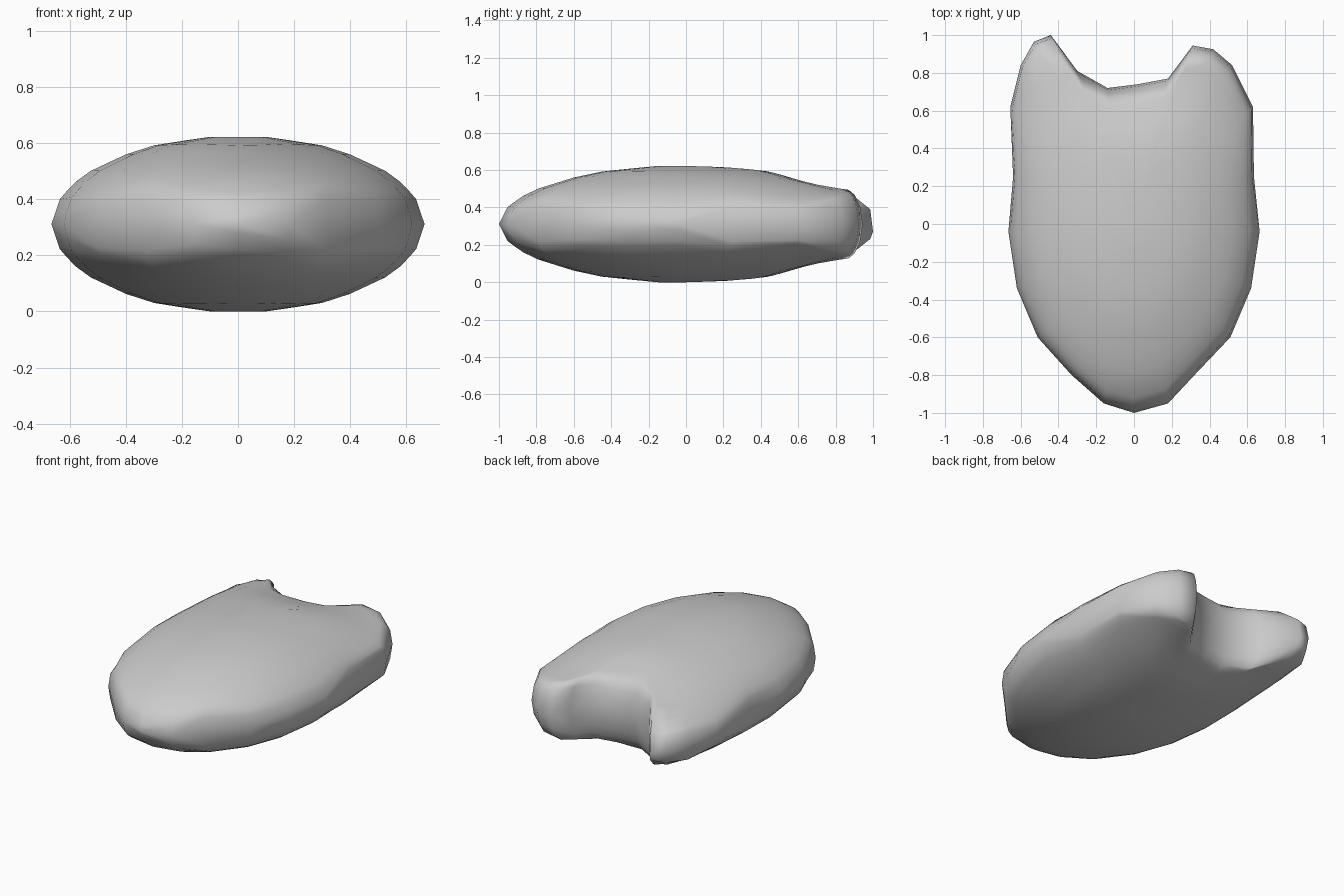
import bpy, bmesh, math

if "Cube" in bpy.data.objects:
    bpy.data.objects.remove(bpy.data.objects["Cube"])

# Plan outline, counter-clockwise from the front tip, with the rear notch
OUTLINE = [(0, -1), (.18, -.95), (.32, -.8), (.51, -.6), (.62, -.34), (.665, -.04),
           (.635, .25), (.63, .62), (.52, .84), (.42, .925), (.31, .945), (.24, .85),
           (.18, .77), (.02, .74), (-.14, .72), (-.3, .81), (-.44, 1), (-.53, .965),
           (-.6, .84), (-.655, .62), (-.64, .25), (-.665, -.04), (-.62, -.34),
           (-.51, -.6), (-.33, -.8), (-.16, -.95)]
DOME = [(0, 1), (.15, 1), (.44, .91), (.6, .8), (.79, .61), (.88, .47), (.955, .29), (1, 0)]
ROLL = [(0, 1), (.75, 1), (.84, .85), (.91, .68), (.955, .5), (.985, .3), (1, 0)]
BACK = [(0, 1), (.2, .98), (.46, .91), (.7, .74), (.88, .65), (1, .3)]
RINGS = [.15, .3, .45, .6, .7, .79, .87, .92, .955, .985]
HALF = .311


def interp(table, t):
    for (a, va), (b, vb) in zip(table, table[1:]):
        if t <= b:
            return va + (vb - va) * (max(t, a) - a) / (b - a)
    return table[-1][1]


def thickness(x, y, s):
    # Domed body, thinner toward the horns, rolled over at the edge
    d = math.hypot(x / .665, min(y, 0))
    h = interp(DOME, d) * interp(BACK, max(y, 0))
    # Shallow dip leading into the notch
    dip = max(0, min(1, (y - .4) / .35)) * max(0, 1 - abs(x) / .32)
    return HALF * min(h * (1 - .15 * dip), interp(ROLL, s))


# Shell: upper and lower rings sharing one rim
bm = bmesh.new()
rim = [bm.verts.new((x, y, HALF - (.04 if y > .99 else 0))) for x, y in OUTLINE]
n = len(OUTLINE)
for side in (1, -1):
    outer = rim
    for s in reversed(RINGS):
        inner = [bm.verts.new((x * s, y * s, HALF + side * thickness(x * s, y * s, s)))
                 for x, y in OUTLINE]
        for i in range(n):
            j = (i + 1) % n
            bm.faces.new((outer[i], outer[j], inner[j], inner[i]))
        outer = inner
    pole = bm.verts.new((0, 0, HALF + side * HALF))
    for i in range(n):
        bm.faces.new((outer[i], outer[(i + 1) % n], pole))
bmesh.ops.recalc_face_normals(bm, faces=bm.faces)
for f in bm.faces:
    f.smooth = True

mesh = bpy.data.meshes.new("notched_body")
bm.to_mesh(mesh)
bm.free()
body = bpy.data.objects.new("notched_body", mesh)
bpy.context.collection.objects.link(body)
